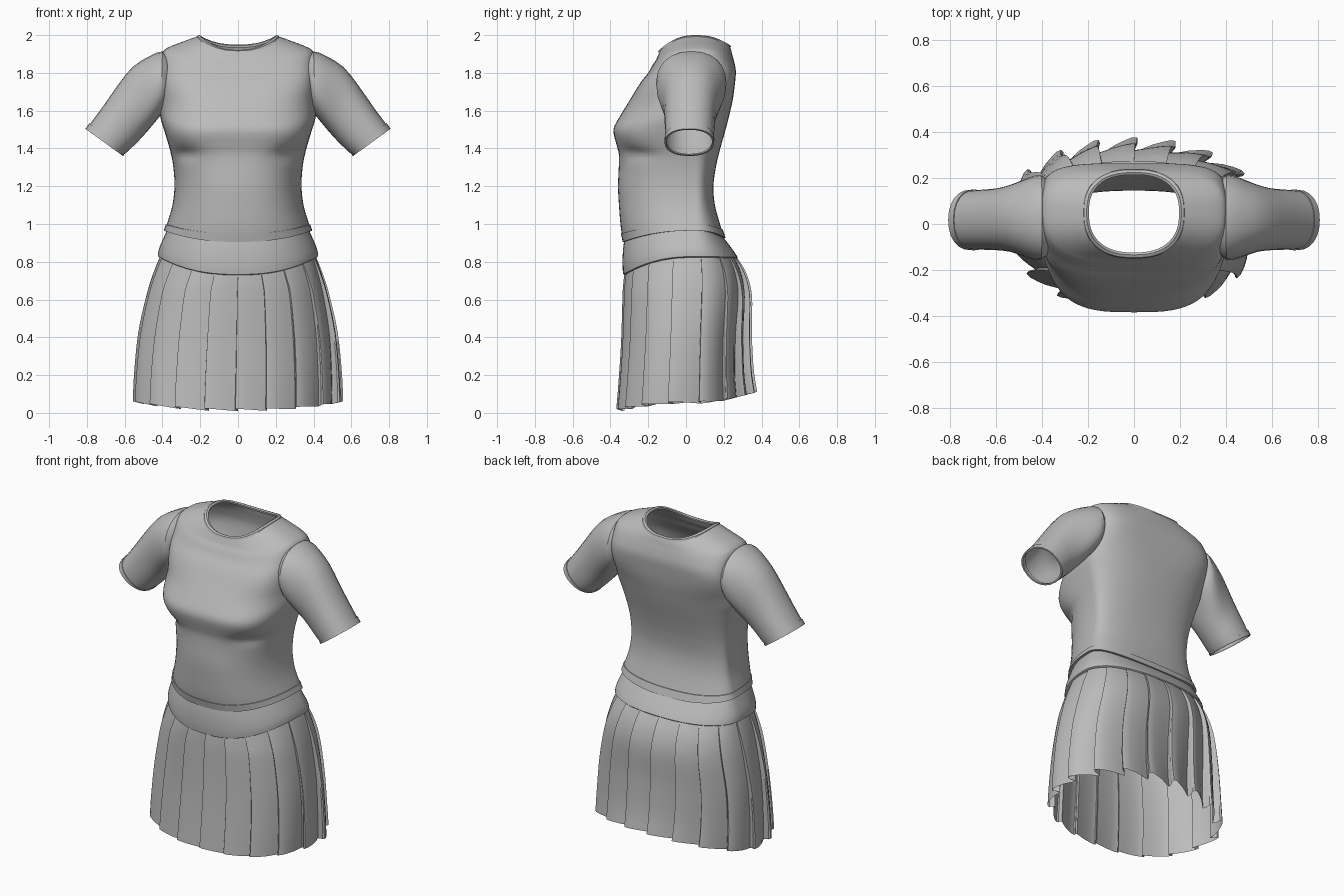
import bpy
import bmesh
from math import sin, cos, pi, tau, exp
from mathutils import Vector

default_cube = bpy.data.objects.get("Cube")
if default_cube:
    bpy.data.objects.remove(default_cube, do_unlink=True)

GREY = (0.5, 0.5, 0.5, 1.0)
cloth = bpy.data.materials.new("grey_cloth")
cloth.use_nodes = True
cloth.diffuse_color = GREY
cloth.node_tree.nodes["Principled BSDF"].inputs["Base Color"].default_value = GREY

CENTRE_Y = 0.05


def power(value, exponent):
    """Signed power, used for superellipse outlines."""
    return (1 if value >= 0 else -1) * abs(value) ** exponent


def smooth_specs(specs, steps):
    """Catmull-Rom interpolation through a list of section tuples."""
    specs = [tuple(s) + (0.0,) * (6 - len(s)) for s in specs]
    padded = [specs[0]] + specs + [specs[-1]]
    result = []
    for a, b, c, d in zip(padded, padded[1:], padded[2:], padded[3:]):
        for k in range(steps):
            t = k / steps
            result.append([q + 0.5 * t * (r - p + t * (2 * p - 5 * q + 4 * r - s + t * (3 * (q - r) + s - p)))
                           for p, q, r, s in zip(a, b, c, d)])
    return result + [list(specs[-1])]


def body_point(spec, angle, front_power=2.4, back_power=2.3, grow=0.0):
    """Section: side height, half width, front y, back y, front and back height shift."""
    z, half, front, back, front_shift, back_shift = spec
    c, s = cos(angle), sin(angle)
    depth = CENTRE_Y - front if s < 0 else back - CENTRE_Y
    shift = front_shift if s < 0 else back_shift
    exponent = 2 / (front_power if s < 0 else back_power)
    return Vector((power(c, exponent) * (half + grow),
                   CENTRE_Y + power(s, exponent) * (depth + grow),
                   z + shift * s * s))


def loft(name, rings, keep=None):
    """Skin closed rings into an open tube; keep() filters faces."""
    bm = bmesh.new()
    grid = [[bm.verts.new(p) for p in ring] for ring in rings]
    count = len(grid[0])
    for low, high in zip(grid, grid[1:]):
        for j in range(count):
            k = (j + 1) % count
            bm.faces.new((low[j], low[k], high[k], high[j]))
    if keep:
        gone = [f for f in bm.faces if not keep(f.calc_center_median())]
        bmesh.ops.delete(bm, geom=gone, context="FACES")
    mesh = bpy.data.meshes.new(name)
    bm.to_mesh(mesh)
    bm.free()
    mesh.materials.append(cloth)
    obj = bpy.data.objects.new(name, mesh)
    bpy.context.collection.objects.link(obj)
    bpy.ops.object.select_all(action="DESELECT")
    obj.select_set(True)
    bpy.context.view_layer.objects.active = obj
    bpy.ops.object.shade_smooth_by_angle(angle=0.7)


def angles(count):
    return [tau * j / count for j in range(count)]


# Shirt body: hem, waist, bust, shoulders, neckline
shirt = [
    (0.965, 0.388, -0.33, 0.205, -0.06, -0.04),
    (1.02, 0.37, -0.345, 0.18, -0.04, -0.02),
    (1.1, 0.347, -0.355, 0.153),
    (1.2, 0.336, -0.36, 0.145),
    (1.3, 0.342, -0.356, 0.158),
    (1.37, 0.355, -0.356, 0.174),
    (1.42, 0.368, -0.368, 0.187),
    (1.5, 0.392, -0.384, 0.21),
    (1.57, 0.412, -0.35, 0.228),
    (1.66, 0.41, -0.295, 0.248),
    (1.75, 0.407, -0.24, 0.26),
    (1.83, 0.405, -0.2, 0.264, -0.03, -0.02),
    (1.9, 0.402, -0.175, 0.255, -0.055, -0.04),
    (1.932, 0.375, -0.16, 0.246, -0.066, -0.04),
    (1.968, 0.285, -0.148, 0.238, -0.075, -0.045),
    (1.995, 0.21, -0.138, 0.228, -0.078, -0.05),
]


def shirt_ring(spec, grow=0.0):
    # Squarer across the bust and the shoulders, with a dip below each side of the bust
    bust = exp(-((spec[0] - 1.48) / 0.1) ** 2)
    shoulder = exp(-((spec[0] - 1.77) / 0.12) ** 2)
    ring = [body_point(spec, a, 2.4 + 0.8 * bust + 1.3 * shoulder, 2.4 + 2 * shoulder, grow)
            for a in angles(72)]
    for p in ring:
        if p.y < 0:
            p.y += 0.03 * exp(-((abs(p.x) - 0.28) / 0.07) ** 2 - ((p.z - 1.37) / 0.035) ** 2)
    return ring


def outside_armhole(p):
    return abs(p.x) < 0.35 or ((p.y - 0.03) / 0.13) ** 2 + ((p.z - 1.75) / 0.13) ** 2 > 1


sections = smooth_specs(shirt, 3)
loft("shirt_body", [shirt_ring(s) for s in sections], outside_armhole)
loft("shirt_hem", [shirt_ring(sections[0], g) for g in (-0.012, 0.005)]
     + [shirt_ring(s, 0.005) for s in sections[1:3]] + [shirt_ring(sections[2], -0.004)])

# Collar: narrow band rolled over the neckline
neck = sections[-1]
collar = []
for widen, lift in ((0.012, -0.012), (0.008, 0.0), (-0.004, 0.005), (-0.014, 0.0), (-0.012, -0.012)):
    spec = [neck[0] + lift] + neck[1:]
    collar.append(shirt_ring(spec, widen))
loft("collar", collar)

# Sleeves: top x and z, bottom x and z, front y, back y
sleeve = [
    (0.365, 1.885, 0.375, 1.62, -0.125, 0.185),
    (0.4, 1.914, 0.41, 1.575, -0.158, 0.214),
    (0.47, 1.888, 0.455, 1.52, -0.147, 0.2),
    (0.56, 1.83, 0.505, 1.462, -0.122, 0.172),
    (0.64, 1.73, 0.55, 1.416, -0.114, 0.155),
    (0.72, 1.615, 0.585, 1.383, -0.112, 0.15),
    (0.805, 1.502, 0.612, 1.362, -0.11, 0.145),
]


def sleeve_ring(spec, side, grow=0.0):
    top_x, top_z, low_x, low_z, front, back = spec
    top, low = Vector((top_x, 0, top_z)), Vector((low_x, 0, low_z))
    middle = (top + low) / 2 + Vector((0, (front + back) / 2, 0))
    up = (top - low) / 2
    up += up.normalized() * grow
    across = Vector((0, (back - front) / 2 + grow, 0))
    ring = [middle + across * power(cos(a), 0.9) + up * power(sin(a), 0.9) for a in angles(24)]
    return ring if side > 0 else [Vector((-p.x, p.y, p.z)) for p in reversed(ring)]


arm = smooth_specs(sleeve, 2)
cuff = [[u + (v - u) * t for u, v in zip(arm[-2], arm[-1])] for t in (0.4, 1)]
for side, label in ((1, "left"), (-1, "right")):
    loft(label + "_sleeve", [sleeve_ring(s, side) for s in arm])
    loft(label + "_cuff", [sleeve_ring(cuff[0], side), sleeve_ring(cuff[0], side, 0.004),
                           sleeve_ring(cuff[1], side, 0.004), sleeve_ring(cuff[1], side, -0.006),
                           sleeve_ring(cuff[0], side, -0.006)])

# Skirt waistband
band = [
    (0.822, 0.405, -0.32, 0.262, -0.09, -0.005),
    (0.828, 0.424, -0.332, 0.274, -0.095, -0.005),
    (0.87, 0.418, -0.336, 0.25, -0.085, -0.01),
    (0.93, 0.393, -0.334, 0.213, -0.07, -0.02),
    (0.985, 0.368, -0.325, 0.175, -0.06, -0.03),
]
loft("waistband", [[body_point(s, a) for a in angles(72)] for s in smooth_specs(band, 2)])

# Pleated skirt: knife pleats that deepen toward the hem and at the back
skirt = [
    (0.055, 0.533, -0.352, 0.345, -0.04, 0.05),
    (0.2, 0.53, -0.343, 0.33, -0.05, 0.03),
    (0.42, 0.513, -0.332, 0.327, -0.05, 0.01),
    (0.62, 0.475, -0.328, 0.335),
    (0.74, 0.442, -0.326, 0.31, -0.05),
    (0.835, 0.408, -0.322, 0.262, -0.09, -0.005),
]
PLEATS = 18
# Position along the pleat and outward lift; the lip overlaps the next pleat
FOLD = ((0, -0.5), (0.25, -0.25), (0.5, 0.05), (0.75, 0.3), (0.95, 0.5), (1.08, 0.5), (1.1, 0.3), (1.02, -0.1))

# Running length around the hem, clockwise from the back, so pleats are equally wide
SAMPLES = 720
turns = [pi / 2 - tau * i / SAMPLES for i in range(SAMPLES + 1)]
outline = [body_point(skirt[0], a, 2.4, 2.05) for a in turns]
lengths = [0.0]
for p, q in zip(outline, outline[1:]):
    lengths.append(lengths[-1] + (q - p).length)


def hem_angle(fraction):
    target = fraction % 1 * lengths[-1]
    i = max(k for k in range(SAMPLES) if lengths[k] <= target)
    t = (target - lengths[i]) / (lengths[i + 1] - lengths[i])
    return turns[i] + t * (turns[i + 1] - turns[i])


def skirt_ring(spec):
    drop = max(0.0, (0.835 - spec[0]) / 0.78)
    ring = []
    for n in range(PLEATS):
        for along, lift in FOLD:
            over = along if along < 1 else 1 + (along - 1) * drop
            angle = hem_angle((n + over) / PLEATS)
            depth = (0.045 + 0.015 * sin(angle)) * drop ** 0.7 + 0.004
            back_power = 2.3 - 0.25 * drop
            point = body_point(spec, angle, 2.4, back_power, lift * depth)
            point.z += 0.012 * lift * drop
            ring.append(point)
    return ring[::-1]


loft("pleated_skirt", [skirt_ring(s) for s in smooth_specs(skirt, 4)])
